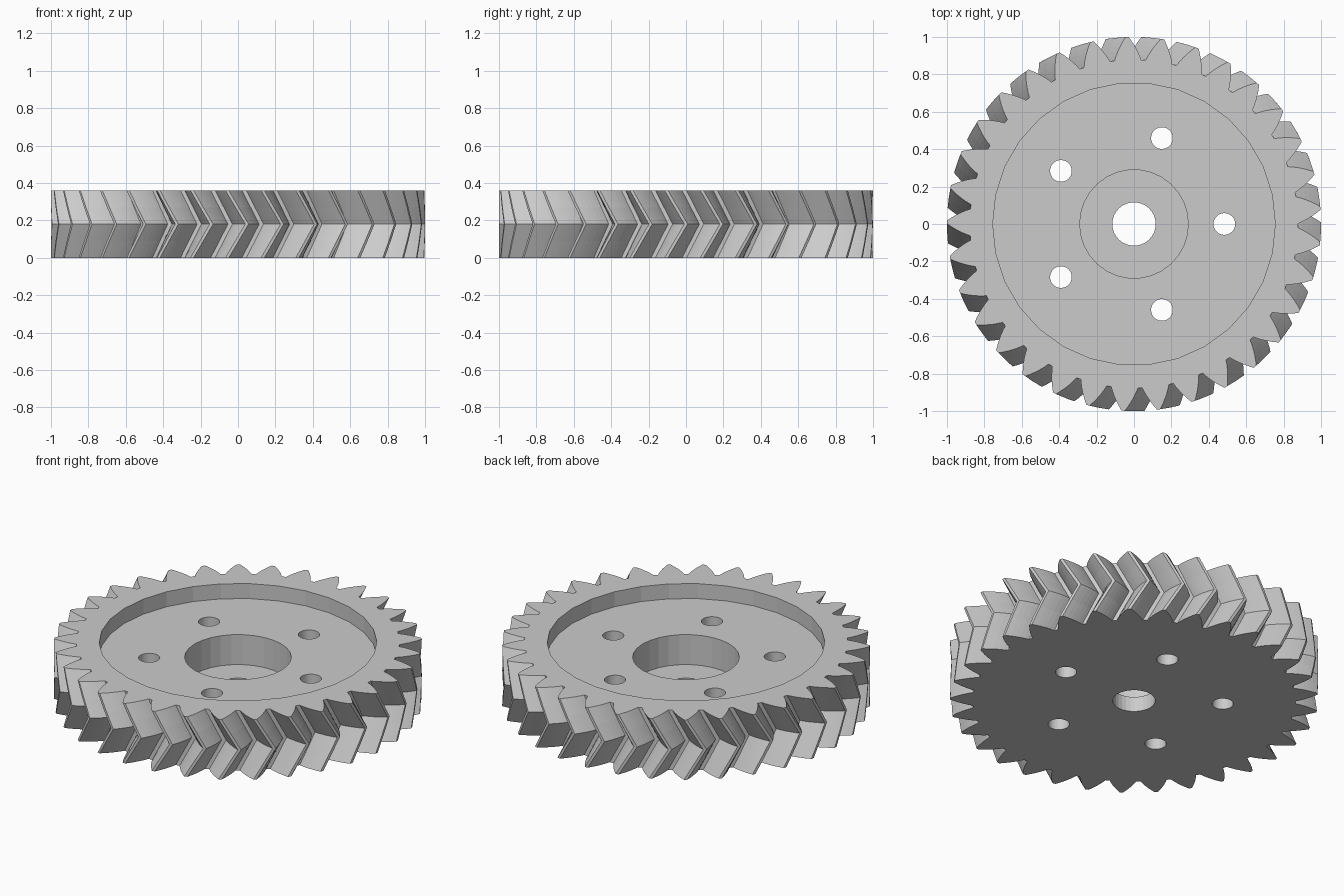
import bpy
import bmesh
from math import acos, cos, pi, radians, sin, tan

TEETH = 33
HEIGHT = 0.36
TIP, ROOT = 1.0, 0.878
PITCH_RADIUS = TIP * TEETH / (TEETH + 2)
BASE_RADIUS = PITCH_RADIUS * cos(radians(30))
TWIST = radians(200 / TEETH)
FACETS = 30

default = bpy.data.objects.get("Cube")
if default:
    bpy.data.objects.remove(default, do_unlink=True)

steel = bpy.data.materials.new("plain grey")
steel.use_nodes = True
grey = (0.6, 0.6, 0.6, 1)
steel.diffuse_color = grey
steel.node_tree.nodes["Principled BSDF"].inputs["Base Color"].default_value = grey


def involute(radius):
    """Angle swept by the involute at a given radius."""
    a = acos(BASE_RADIUS / radius)
    return tan(a) - a


def gear_outline(steps=5):
    """Polar outline of every tooth, the first one centred on +x."""
    half_pitch_angle = pi / TEETH / 2 * 0.98
    flank = []
    for i in range(steps + 1):
        r = ROOT + (TIP - ROOT) * i / steps
        flank.append((r, half_pitch_angle + involute(PITCH_RADIUS) - involute(r)))
    tooth = [(r, -a) for r, a in flank] + [(r, a) for r, a in reversed(flank)]
    return [(r, a + 2 * pi * k / TEETH) for k in range(TEETH) for r, a in tooth]


def circle(radius):
    return [(radius, 2 * pi * i / FACETS) for i in range(FACETS)]


def loft(name, sections, centre=(0, 0)):
    """Closed solid through (polar outline, height, rotation) sections."""
    bm = bmesh.new()
    rings = []
    for outline, z, turn in sections:
        rings.append([bm.verts.new((centre[0] + r * cos(a + turn),
                                    centre[1] + r * sin(a + turn), z))
                      for r, a in outline])
    count = len(rings[0])
    for low, high in zip(rings, rings[1:]):
        for i in range(count):
            j = (i + 1) % count
            bm.faces.new((low[i], low[j], high[j], high[i]))
    bm.faces.new(rings[0][::-1])
    bm.faces.new(rings[-1])
    bmesh.ops.recalc_face_normals(bm, faces=bm.faces)
    mesh = bpy.data.meshes.new(name)
    bm.to_mesh(mesh)
    bm.free()
    mesh.materials.append(steel)
    obj = bpy.data.objects.new(name, mesh)
    bpy.context.collection.objects.link(obj)
    return obj


# Herringbone body: the teeth twist forward to mid height, then back
outline = gear_outline()
layers = 4
body = loft("herringbone_gear",
            [(outline, HEIGHT * i / layers, -TWIST * abs(2 * i / layers - 1))
             for i in range(layers + 1)])

# Stepped centre cutter: shaft bore, hub pocket and wide rim recess
steps = [(0.116, -0.1, 0.09), (0.29, 0.09, 0.27), (0.755, 0.27, HEIGHT + 0.1)]
cutters = [loft("centre_cutter", [(circle(r), z, 0) for r, low, high in steps
                                  for z in (low, high)])]

# Five bolt holes around the hub
for k in range(5):
    a = 2 * pi * k / 5
    cutters.append(loft("bolt_hole_cutter",
                        [(circle(0.058), z, 0) for z in (-0.1, HEIGHT)],
                        (0.483 * cos(a), 0.483 * sin(a))))

# Cut the body, then discard the cutters
bpy.context.view_layer.objects.active = body
for cutter in cutters:
    cutter.hide_render = True
    cut = body.modifiers.new("cut", "BOOLEAN")
    cut.operation = "DIFFERENCE"
    cut.solver = "EXACT"
    cut.object = cutter
    bpy.ops.object.modifier_apply(modifier=cut.name)
    bpy.data.objects.remove(cutter, do_unlink=True)
